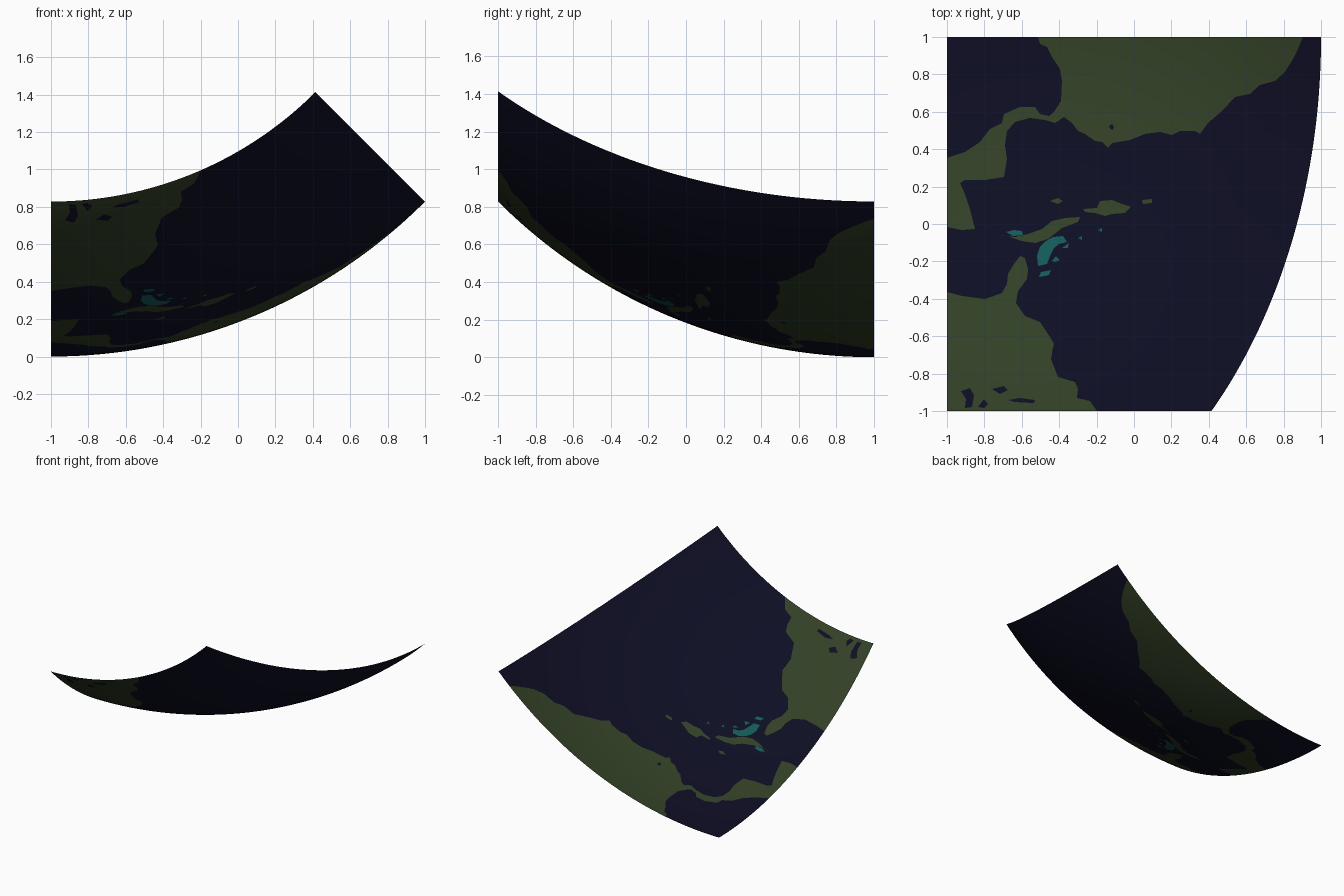
import bpy, math
from mathutils import Vector
from mathutils.geometry import delaunay_2d_cdt

SIDE = 374                      # chart units along each side of the patch
R = 2 * math.sqrt(2)            # sphere radius: a 45 degree patch is 2 wide
N = 72                          # grid steps


def material(name, rgb):
    m = bpy.data.materials.new(name)
    lin = [(c / 255 / 12.92 if c < 11 else ((c / 255 + 0.055) / 1.055) ** 2.4) for c in rgb]
    m.diffuse_color = (*lin, 1)
    return m


def chart(points):
    """Chart units (right, down from the back left corner) to x, y."""
    return [Vector((u * 2 / SIDE - 1, 1 - v * 2 / SIDE)) for u, v in points]


def inside(p, poly):
    hit = False
    for a, b in zip(poly, poly[1:] + poly[:1]):
        if (a.y > p.y) != (b.y > p.y) and p.x < a.x + (p.y - a.y) * (b.x - a.x) / (b.y - a.y):
            hit = not hit
    return hit


# Coasts of the large southern land and its isthmus
west_coast = [(91, 0), (93, 7), (100, 10), (105, 20), (113, 32), (115, 44), (114, 64), (107, 75),
              (102, 79), (93, 77), (88, 70), (73, 70), (64, 74), (57, 77), (55, 86), (43, 92),
              (33, 105), (18, 115), (0, 121)]
isthmus_coast = [(0, 190), (15, 193), (28, 192), (23, 172), (18, 157), (13, 146), (18, 143),
                 (38, 143), (57, 140), (60, 122), (58, 108), (60, 94), (68, 85), (83, 81),
                 (98, 83), (108, 86), (117, 80), (125, 86), (131, 94), (138, 97), (148, 104)]
north_coast = [(155, 105), (161, 111), (165, 106), (183, 103), (198, 97), (213, 95), (225, 98),
               (233, 94), (248, 94), (253, 97), (261, 86), (275, 74), (288, 60), (303, 57),
               (313, 48), (328, 44), (338, 35), (346, 22), (351, 12), (356, 0)]
# Northern land with its peninsula
north_land = [(0, 255), (15, 259), (38, 262), (55, 256), (60, 247), (61, 237), (67, 227), (73, 219),
              (78, 221), (81, 232), (80, 242), (71, 254), (69, 266), (78, 279), (93, 285),
              (103, 300), (107, 307), (104, 322), (111, 340), (128, 345), (131, 352), (130, 361),
              (143, 364), (150, 374), (0, 374)]
islands = [
    [(47, 198), (60, 199), (75, 204), (88, 206), (101, 202), (115, 191), (131, 185), (133, 180),
     (118, 181), (105, 184), (95, 192), (81, 197), (68, 200)],
    [(136, 172), (150, 171), (153, 164), (165, 163), (175, 167), (184, 170), (178, 176),
     (165, 177), (158, 179), (148, 176), (138, 175)],
    [(103, 164), (111, 161), (116, 164), (111, 167)],
    [(195, 163), (205, 162), (205, 166), (196, 167)],
]
lakes = [
    [(14, 354), (23, 351), (27, 358), (25, 370), (18, 371), (19, 362)],
    [(45, 352), (57, 349), (61, 353), (53, 357)],
    [(61, 363), (73, 361), (88, 363), (87, 366), (68, 365)],
    [(31, 370), (37, 362), (41, 367), (37, 371)],
    [(162, 89), (165, 87), (167, 90), (166, 93), (163, 92)],
]
shallows = [
    [(106, 200), (116, 199), (120, 205), (112, 207), (107, 211), (103, 219), (100, 227), (91, 229),
     (90, 219), (93, 210), (99, 204)],
    [(94, 235), (104, 233), (102, 238), (92, 240)],
    [(105, 224), (109, 219), (113, 223), (108, 225)],
    [(115, 211), (122, 206), (121, 211)],
    [(59, 195), (67, 193), (75, 194), (76, 198), (66, 199)],
    [(131, 201), (135, 199), (135, 203)],
    [(151, 193), (155, 191), (155, 195)],
]

# Later layers paint over earlier ones: 0 sea, 1 land, 2 shallows
layers = [(chart(p), 1) for p in [west_coast + isthmus_coast + north_coast, north_land] + islands]
layers += [(chart(p), 0) for p in lakes] + [(chart(p), 2) for p in shallows]

# Latitude and longitude grid, seen from above
flat, edges = [], []
for i in range(N + 1):
    lat = math.radians(45 * i / N)
    for j in range(N + 1):
        lon = math.radians(45 * j / N)
        flat.append(Vector((R * math.cos(lat) * math.sin(lon) - 1, 1 - R * math.sin(lat))))

# Cut the coastlines into the grid
for poly, _ in layers:
    start, n = len(flat), len(poly)
    flat += poly
    edges += [(start + k, start + (k + 1) % n) for k in range(n)]
pts, _, tris, *_ = delaunay_2d_cdt(flat, edges, [], 0, 1e-5)


def lift(p):
    return (p.x, p.y, R - math.sqrt(R * R - (p.x + 1) ** 2 - (p.y - 1) ** 2))


# Curved patch of the globe, outer side facing down
mesh = bpy.data.meshes.new("globe_patch")
mesh.from_pydata([lift(p) for p in pts], [], [tuple(reversed(t)) for t in tris])
mesh.materials.append(material("deep sea navy", (14, 14, 36)))
mesh.materials.append(material("land green", (50, 64, 38)))
mesh.materials.append(material("shallow teal", (20, 88, 88)))
for face in mesh.polygons:
    c = face.center
    for poly, index in layers:
        if inside(c, poly):
            face.material_index = index
    face.use_smooth = True
patch = bpy.data.objects.new("globe_patch", mesh)
bpy.context.collection.objects.link(patch)
